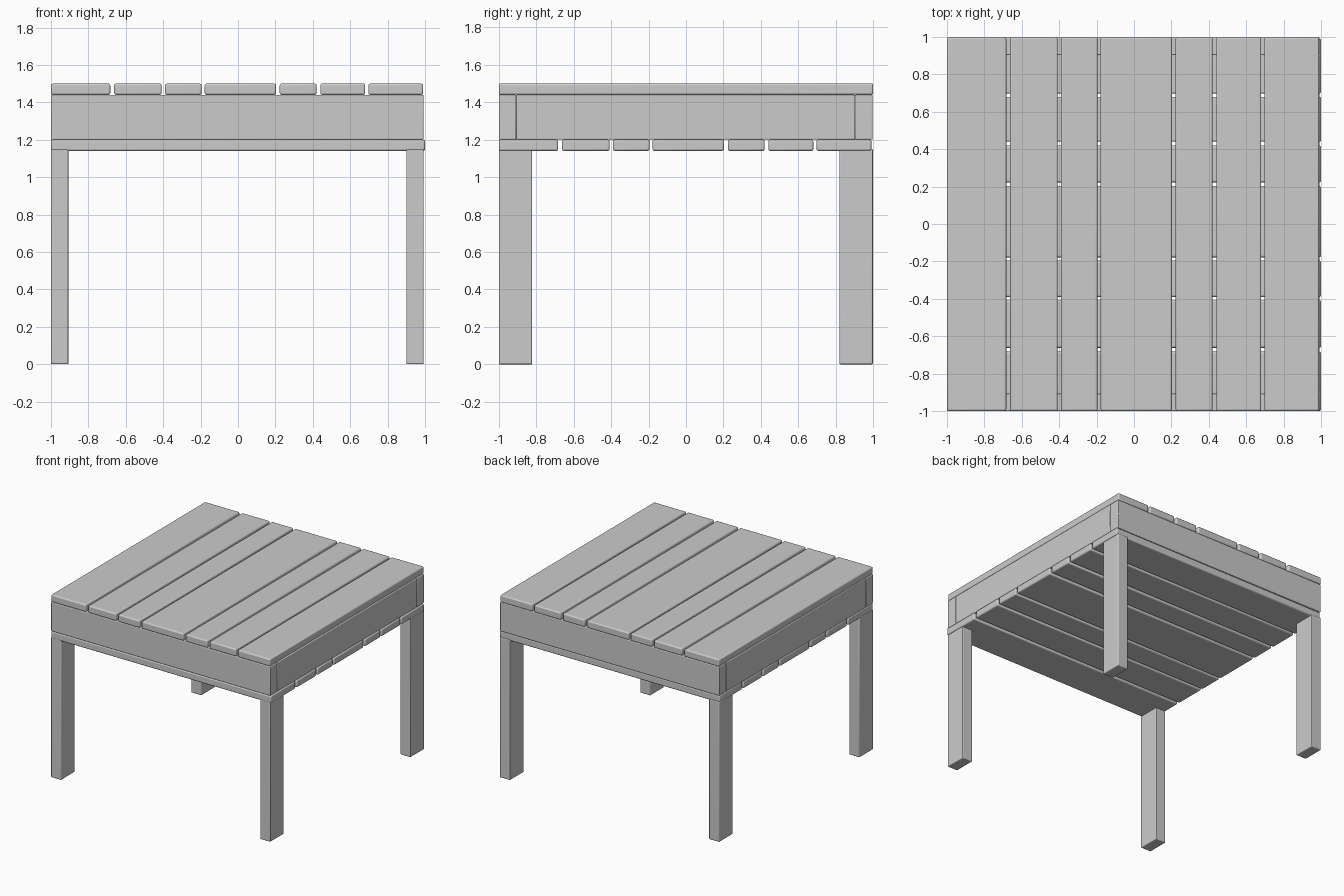
import bpy, math

if "Cube" in bpy.data.objects:
    bpy.data.objects.remove(bpy.data.objects["Cube"])

def board(name, x, y, z, bevel=0.01):
    """Softly rounded board spanning the given min/max ranges."""
    bpy.ops.mesh.primitive_cube_add(size=1)
    ob = bpy.context.object
    ob.name = name
    ob.scale = (x[1] - x[0], y[1] - y[0], z[1] - z[0])
    ob.location = (sum(x) / 2, sum(y) / 2, sum(z) / 2)
    bpy.ops.object.transform_apply(location=True, rotation=False, scale=True)
    mod = ob.modifiers.new("rounded_edges", 'BEVEL')
    mod.width = bevel
    mod.segments = 3
    bpy.ops.object.shade_smooth_by_angle(angle=math.radians(35))
    return ob

# Slat ranges, shared by the top and the lower layer
slats = [(-1, -0.683), (-0.662, -0.408), (-0.39, -0.195), (-0.178, 0.203),
         (0.223, 0.42), (0.44, 0.68), (0.697, 0.99)]

# Top slats run front to back, lower slats run side to side
for i, s in enumerate(slats, 1):
    board(f"top_slat_{i}", s, (-1, 1), (1.44, 1.5))
    board(f"lower_slat_{i}", (-1, 1), s, (1.14, 1.2))

# Frame between the two slat layers
for name, y in (("front", (-1, -0.907)), ("back", (0.903, 0.997))):
    board(f"{name}_apron", (-1, 0.993), y, (1.2, 1.44), 0.006)
for name, x in (("left", (-1, -0.907)), ("right", (0.9, 0.993))):
    board(f"{name}_apron", x, (-0.907, 0.903), (1.2, 1.44), 0.006)

# Four legs
for side, x in (("left", (-1, -0.907)), ("right", (0.9, 0.993))):
    for end, y in (("front", (-1, -0.822)), ("back", (0.82, 0.998))):
        board(f"{end}_{side}_leg", x, y, (0, 1.15), 0.006)
